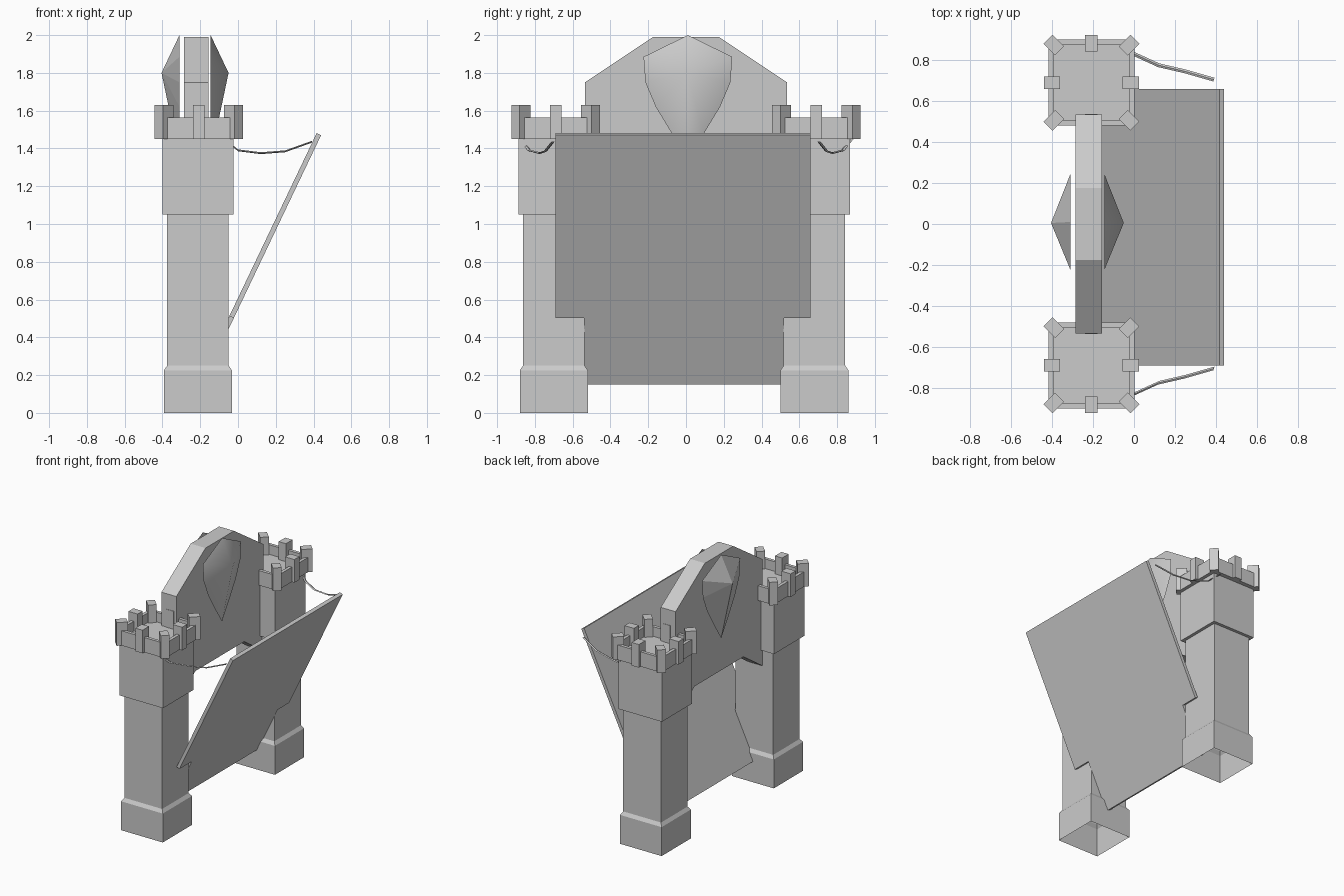
import bpy, bmesh, math
from mathutils import Matrix, Vector

cube = bpy.data.objects.get("Cube")
if cube:
    bpy.data.objects.remove(cube, do_unlink=True)

stone = bpy.data.materials.new("grey stone")
stone.use_nodes = True
GREY = (0.6, 0.6, 0.6, 1)
stone.diffuse_color = GREY
stone.node_tree.nodes["Principled BSDF"].inputs["Base Color"].default_value = GREY


def finish(name, bm, matrix=Matrix()):
    """Turn a bmesh into a named object with the stone material."""
    bmesh.ops.recalc_face_normals(bm, faces=bm.faces)
    bm.transform(matrix)
    me = bpy.data.meshes.new(name)
    bm.to_mesh(me)
    bm.free()
    me.materials.append(stone)
    ob = bpy.data.objects.new(name, me)
    bpy.context.collection.objects.link(ob)
    return ob


def loft(name, rings, cap_start=True, cap_end=True, matrix=Matrix()):
    """Skin a list of closed rings of 3D points."""
    bm = bmesh.new()
    loops = [[bm.verts.new(p) for p in ring] for ring in rings]
    n = len(loops[0])
    for a, b in zip(loops, loops[1:]):
        for i in range(n):
            j = (i + 1) % n
            bm.faces.new((a[i], a[j], b[j], b[i]))
    if cap_start:
        bm.faces.new(loops[0][::-1])
    if cap_end:
        bm.faces.new(loops[-1])
    return finish(name, bm, matrix)


def square(h, z):
    return [(-h, -h, z), (h, -h, z), (h, h, z), (-h, h, z)]


def octagon(h, cut, z):
    k = h - cut
    return [(-k, -h, z), (k, -h, z), (h, -k, z), (h, k, z),
            (k, h, z), (-k, h, z), (-h, k, z), (-h, -k, z)]


def box(name, size, matrix):
    bm = bmesh.new()
    bmesh.ops.create_cube(bm, size=1)
    bmesh.ops.scale(bm, vec=size, verts=bm.verts)
    return finish(name, bm, matrix)


# Towers: open-bottomed shaft, battlement ring and eight merlons
for side, body_y, crown_y in (("right", -0.70, -0.69), ("left", 0.68, 0.69)):
    profile = [(0.18, 0), (0.18, 0.225), (0.163, 0.25),
               (0.163, 1.05), (0.187, 1.05), (0.187, 1.45)]
    loft(f"{side}_tower", [square(h, z) for h, z in profile], cap_start=False,
         matrix=Matrix.Translation((-0.212, body_y, 0)))
    crown = Matrix.Translation((-0.208, crown_y, 0))
    loft(f"{side}_battlement",
         [octagon(0.21, 0.04, 1.45), octagon(0.21, 0.04, 1.565),
          octagon(0.185, 0.035, 1.565), octagon(0.185, 0.035, 1.49)], matrix=crown)
    for i in range(8):
        reach = 0.26 if i % 2 else 0.192
        turn = Matrix.Rotation(math.radians(45 * i), 4, 'Z')
        box(f"{side}_merlon_{i + 1}", (0.08, 0.062, 0.18),
            crown @ turn @ Matrix.Translation((reach, 0, 1.54)))

# Gate wall between the towers, with a sloped top and haunches below
half = [(0.30, 1.08), (0.535, 0.92), (0.535, 1.75), (0.175, 1.99)]
outline = half + [(-y, z) for y, z in reversed(half)]
loft("gate_wall", [[(x, y, z) for y, z in outline] for x in (-0.285, -0.157)])


# Shields: a curved outline raised to a point, one on each face of the wall
def shield(name, x_edge, x_peak):
    side = [(0.235, 1.885), (0.225, 1.75), (0.17, 1.62), (0.085, 1.48)]
    rim = [(0, 2.0)] + side + [(0, 1.35)] + [(-y, z) for y, z in reversed(side)]
    bm = bmesh.new()
    verts = [bm.verts.new((x_edge, y + 0.01, z)) for y, z in rim]
    peak = bm.verts.new((x_peak, 0.005, 1.8))
    bm.faces.new(verts)
    for i, v in enumerate(verts):
        bm.faces.new((v, verts[(i + 1) % len(verts)], peak))
    return finish(name, bm)


front_shield = shield("front_shield", -0.145, -0.05)
shield("back_shield", -0.31, -0.405)
for p in front_shield.data.polygons:
    p.use_smooth = len(p.vertices) == 3
for e in front_shield.data.edges:
    e.use_edge_sharp = all(v < 10 for v in e.vertices)

# Drawbridge: a half-raised plank with a narrow tongue at the hinge
hinge = Vector((-0.19, 0, 0.15))
along = (Vector((0.44, 0, 1.47)) - hinge)
length = along.length
along.normalize()
up = Vector((-along.z, 0, along.x))
plan = [(0, -0.54), (0.39, -0.54), (0.39, -0.69), (length, -0.69),
        (length, 0.66), (0.39, 0.66), (0.39, 0.52), (0, 0.52)]
loft("drawbridge", [[hinge + along * d + up * t + Vector((0, y, 0)) for d, y in plan]
                    for t in (0, 0.026)])

# Chains sagging from the towers to the drawbridge tip
sag = [(-0.09, 0.89, 1.465), (0, 0.83, 1.39), (0.12, 0.775, 1.375),
       (0.25, 0.745, 1.385), (0.39, 0.705, 1.435)]
for label, s in (("right", -1), ("left", 1)):
    rings = []
    for x, y, z in sag:
        rings.append([(x + 0.35 * a, s * y + a, z + b)
                      for a, b in ((-0.009, 0), (0, -0.005), (0.009, 0), (0, 0.005))])
    loft(f"{label}_chain", rings)
